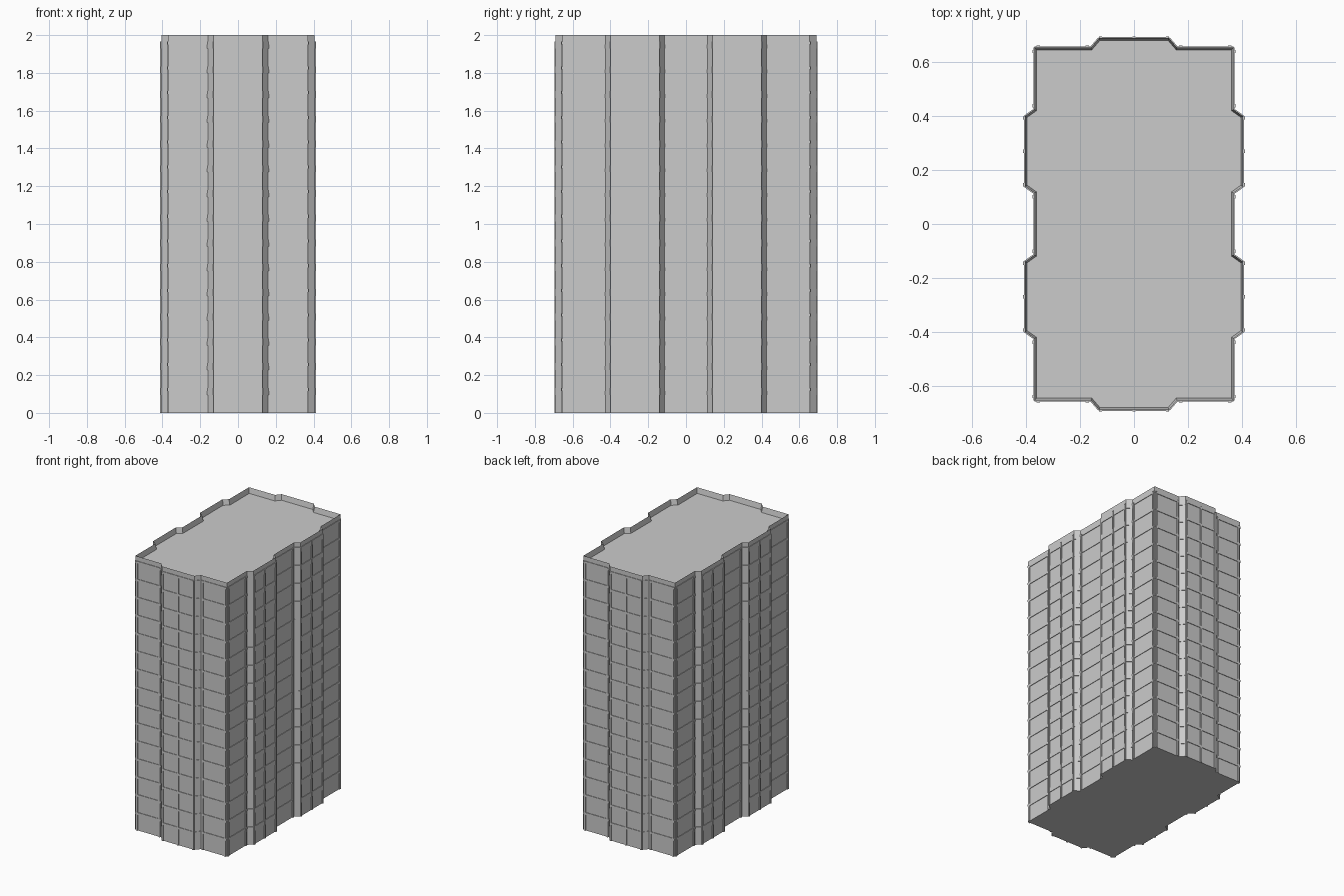
import bpy, bmesh
from mathutils import Vector, Matrix

if "Cube" in bpy.data.objects:
    bpy.data.objects.remove(bpy.data.objects["Cube"], do_unlink=True)

grey = bpy.data.materials.new("concrete grey")
grey.use_nodes = True
GREY = (0.6, 0.6, 0.6, 1)
grey.diffuse_color = GREY
grey.node_tree.nodes["Principled BSDF"].inputs["Base Color"].default_value = GREY

X, Y, BX, BY = 0.37, 0.655, 0.405, 0.69   # main walls and bay fronts
TOP, EAVES, STOREY, SILL, BAND = 2.0, 1.965, 0.131, 0.096, 0.036


def finish(bm, name):
    bmesh.ops.recalc_face_normals(bm, faces=bm.faces)
    mesh = bpy.data.meshes.new(name)
    bm.to_mesh(mesh)
    bm.free()
    mesh.materials.append(grey)
    obj = bpy.data.objects.new(name, mesh)
    bpy.context.collection.objects.link(obj)
    return obj


def wall_box(bm, a, b, start, end, z0, z1, depth):
    """Slab on the wall from a to b, between two distances along it."""
    along = (b - a).normalized()
    out = Vector((along.y, -along.x, 0))
    back = 0.004
    mid = a + along * (start + end) / 2 + out * (depth - back) / 2
    frame = Matrix((along, out, Vector((0, 0, 1)))).transposed().to_4x4()
    size = Matrix.Diagonal((end - start, depth + back, z1 - z0, 1))
    place = Matrix.Translation(mid + Vector((0, 0, (z0 + z1) / 2)))
    bmesh.ops.create_cube(bm, size=1, matrix=place @ frame @ size)


# Half of the plan, from the front left corner round to the back right one
half = [(-X, -Y), (-0.16, -Y), (-0.13, -BY), (0.13, -BY), (0.16, -Y),
        (X, -Y), (X, -0.425), (BX, -0.4), (BX, -0.14), (X, -0.115),
        (X, 0.115), (BX, 0.14), (BX, 0.4), (X, 0.425)]
plan = [Vector((x, y, 0)) for x, y in half + [(-x, -y) for x, y in half]]

# Tower body with a sunken roof inside the parapet
bm = bmesh.new()
base = bm.faces.new([bm.verts.new(p) for p in plan])
up = bmesh.ops.extrude_face_region(bm, geom=[base], use_keep_orig=True)["geom"]
bmesh.ops.translate(bm, vec=(0, 0, TOP),
                    verts=[g for g in up if isinstance(g, bmesh.types.BMVert)])
roof = next(g for g in up if isinstance(g, bmesh.types.BMFace))
bmesh.ops.recalc_face_normals(bm, faces=bm.faces)
bmesh.ops.inset_region(bm, faces=[roof], thickness=0.008, use_even_offset=True)
bmesh.ops.translate(bm, vec=(0, 0, -0.04), verts=roof.verts)
finish(bm, "tower_body")

# Storey bands and vertical ribs, wall by wall
bands, ribs = bmesh.new(), bmesh.new()
for a, b in zip(plan, plan[1:] + plan[:1]):
    length = (b - a).length
    chamfer = length < 0.1
    side_bay = abs(a.x) > X + 0.01 and abs(b.x) > X + 0.01
    bay = side_bay or (abs(a.y) > Y + 0.01 and abs(b.y) > Y + 0.01)
    height = BAND if chamfer or side_bay else 0.016
    for floor in range(15):
        z = SILL + floor * STOREY + BAND
        wall_box(bands, a, b, 0, length, z - height, z, 0.004)
    if chamfer:
        continue
    inset = 0.0 if bay else 0.008
    spots = [inset, length - inset - 0.012]
    if bay:
        spots.append(length / 2 - 0.006)
    for s in spots:
        wall_box(ribs, a, b, s, s + 0.012, 0, EAVES, 0.007)
finish(bands, "storey_bands")
finish(ribs, "facade_ribs")
